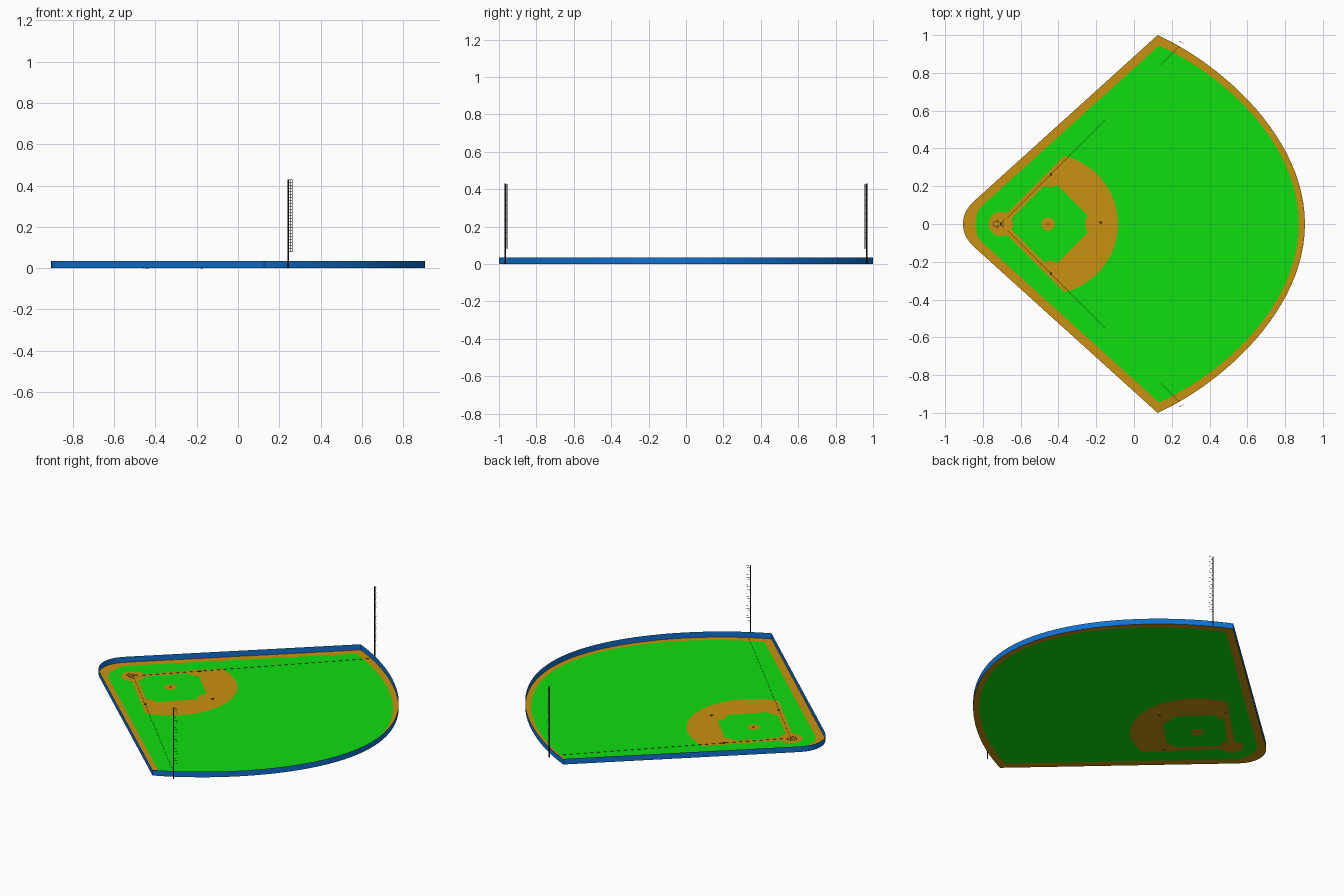
import bpy, bmesh
from math import sin, cos, radians, atan2
from mathutils import Vector, Matrix
from mathutils.geometry import delaunay_2d_cdt, interpolate_bezier

if "Cube" in bpy.data.objects:
    bpy.data.objects.remove(bpy.data.objects["Cube"])


def material(name, rgb):
    m = bpy.data.materials.new(name)
    m.diffuse_color = (*rgb, 1)
    m.use_nodes = True
    m.node_tree.nodes["Principled BSDF"].inputs["Base Color"].default_value = m.diffuse_color
    return m


GRASS = material("grass", (0.005, 0.73, 0.005))
DIRT = material("dirt", (0.58, 0.28, 0.005))
BLUE = material("wall_blue", (0.005, 0.17, 0.65))
BLACK = material("black", (0.01, 0.01, 0.01))


def finish(name, bm, *mats):
    me = bpy.data.meshes.new(name)
    bm.to_mesh(me)
    bm.free()
    for m in mats:
        me.materials.append(m)
    ob = bpy.data.objects.new(name, me)
    bpy.context.collection.objects.link(ob)
    return ob


def arc(cx, cy, r, a0, a1, n):
    return [Vector((cx + r * cos(radians(a0 + (a1 - a0) * i / n)),
                    cy + r * sin(radians(a0 + (a1 - a0) * i / n)))) for i in range(n + 1)]


def disc(cx, cy, r, n=32):
    return arc(cx, cy, r, 0, 360, n)[:-1]


def bezier(a, b, c, d, n):
    return interpolate_bezier(*[Vector(p) for p in (a, b, c, d)], n)


def park_outline(right, corner, shoulder, left):
    """Closed loop: curved outfield, straight foul sides, rounded backstop."""
    (cx, cy), (sx, sy) = corner, shoulder
    field = bezier((right, 0), (right, 0.45 * cy), (cx + 0.35, cy - 0.16), corner, 25)
    back = bezier(shoulder, (sx - 0.35 * sy, sy - 0.32 * sy), (left, 0.4 * sy), (left, 0), 9)
    half = field + back
    return half + [Vector((p.x, -p.y)) for p in reversed(half[1:-1])]


def bar(bm, p, q, w, h):
    """Square-section bar from p to q."""
    p, q = Vector(p), Vector(q)
    d = q - p
    rot = d.to_track_quat('X', 'Z').to_matrix().to_4x4()
    size = Matrix.Diagonal((d.length, w, h, 1))
    bmesh.ops.create_cube(bm, size=1, matrix=Matrix.Translation((p + q) / 2) @ rot @ size)


# Flat ground: overlapping shapes in painter's order, merged into one sheet
outer = park_outline(0.905, (0.125, 1.0), (-0.84, 0.127), -0.905)
lawn = park_outline(0.872, (0.133, 0.945), (-0.795, 0.105), -0.838)
infield = [Vector((-0.73, 0))] + arc(-0.455, 0, 0.37, -76.7, 76.7, 32)
diamond = [Vector(p) for p in ((-0.68, 0), (-0.44, -0.24), (-0.2, 0), (-0.44, 0.24))]
layers = [
    (outer, 1), (lawn, 0), (infield, 1), (diamond, 0),
    (disc(-0.705, 0, 0.065), 1),
    (disc(-0.455, 0, 0.035), 1),
    (disc(-0.19, 0, 0.07), 1),
    (arc(-0.445, 0.265, 0.07, 225, 405, 20), 1),
    (arc(-0.445, -0.265, 0.07, -45, 135, 20), 1),
]
pts, loops = [], []
for shape, _ in layers:
    loops.append(list(range(len(pts), len(pts) + len(shape))))
    pts += [Vector((p[0], p[1])) for p in shape]
verts, _, tris, _, _, owners = delaunay_2d_cdt(pts, [], loops, 1, 1e-5)
bm = bmesh.new()
bv = [bm.verts.new((v.x, v.y, 0)) for v in verts]
for tri, own in zip(tris, owners):
    if own:
        f = bm.faces.new([bv[i] for i in tri])
        f.material_index = layers[max(own)][1]
finish("playing_field", bm, GRASS, DIRT)

# Perimeter wall: thin upright sheet
bm = bmesh.new()
low = [bm.verts.new((p[0], p[1], 0)) for p in outer]
high = [bm.verts.new((p[0], p[1], 0.034)) for p in outer]
for i in range(len(outer)):
    j = (i + 1) % len(outer)
    bm.faces.new((low[i], low[j], high[j], high[i]))
finish("perimeter_wall", bm, BLUE)

# Foul poles with ladder-like screens on the fair side
for side, s in (("left", 1), ("right", -1)):
    bm = bmesh.new()
    x, y = 0.243, 0.966 * s
    bmesh.ops.create_cone(bm, cap_ends=True, segments=12, radius1=0.0035, radius2=0.0035,
                          depth=0.43, matrix=Matrix.Translation((x, y, 0.215)))
    finish(side + "_foul_pole", bm, BLACK)
    bm = bmesh.new()
    ex, ey = x + 0.02, y - 0.01 * s
    for t in (0.5, 1):
        mx, my = x + (ex - x) * t, y + (ey - y) * t
        bar(bm, (mx, my, 0.08), (mx, my, 0.428), 0.001, 0.001)
    for i in range(25):
        z = 0.08 + 0.0145 * i
        bar(bm, (x, y, z), (ex, ey, z), 0.001, 0.001)
    finish(side + "_pole_screen", bm, BLACK)

# Chalk: foul lines, batter boxes and catcher box
bm = bmesh.new()
Z = 0.001
for s in (1, -1):
    bar(bm, (-0.68, 0.025 * s, Z), (0.238, 0.94 * s, Z), 0.0012, 0.001)
    x0, x1, y0, y1 = -0.722, -0.69, 0.009 * s, 0.024 * s
    ring = [(x0, y0, Z), (x1, y0, Z), (x1, y1, Z), (x0, y1, Z)]
    for a, b in zip(ring, ring[1:] + ring[:1]):
        bar(bm, a, b, 0.0015, 0.001)
    bar(bm, (-0.722, 0.012 * s, Z), (-0.742, 0.012 * s, Z), 0.0015, 0.001)
bar(bm, (-0.742, -0.012, Z), (-0.742, 0.012, Z), 0.0015, 0.001)
finish("chalk_lines", bm, BLACK)

# Bases, pitching plate and home plate
for name, x, y, w, d in (("first_base", -0.44, -0.262, 0.012, 0.012),
                         ("second_base", -0.176, 0.008, 0.012, 0.012),
                         ("third_base", -0.44, 0.262, 0.012, 0.012),
                         ("pitching_plate", -0.455, 0, 0.004, 0.012)):
    bm = bmesh.new()
    bar(bm, (x - w / 2, y, Z), (x + w / 2, y, Z), d, 0.003)
    finish(name, bm, BLACK)
bm = bmesh.new()
bm.faces.new([bm.verts.new((-0.705 + a, b, 0.002)) for a, b in
              ((-0.005, 0), (0, -0.005), (0.005, -0.005), (0.005, 0.005), (0, 0.005))])
finish("home_plate", bm, BLACK)
